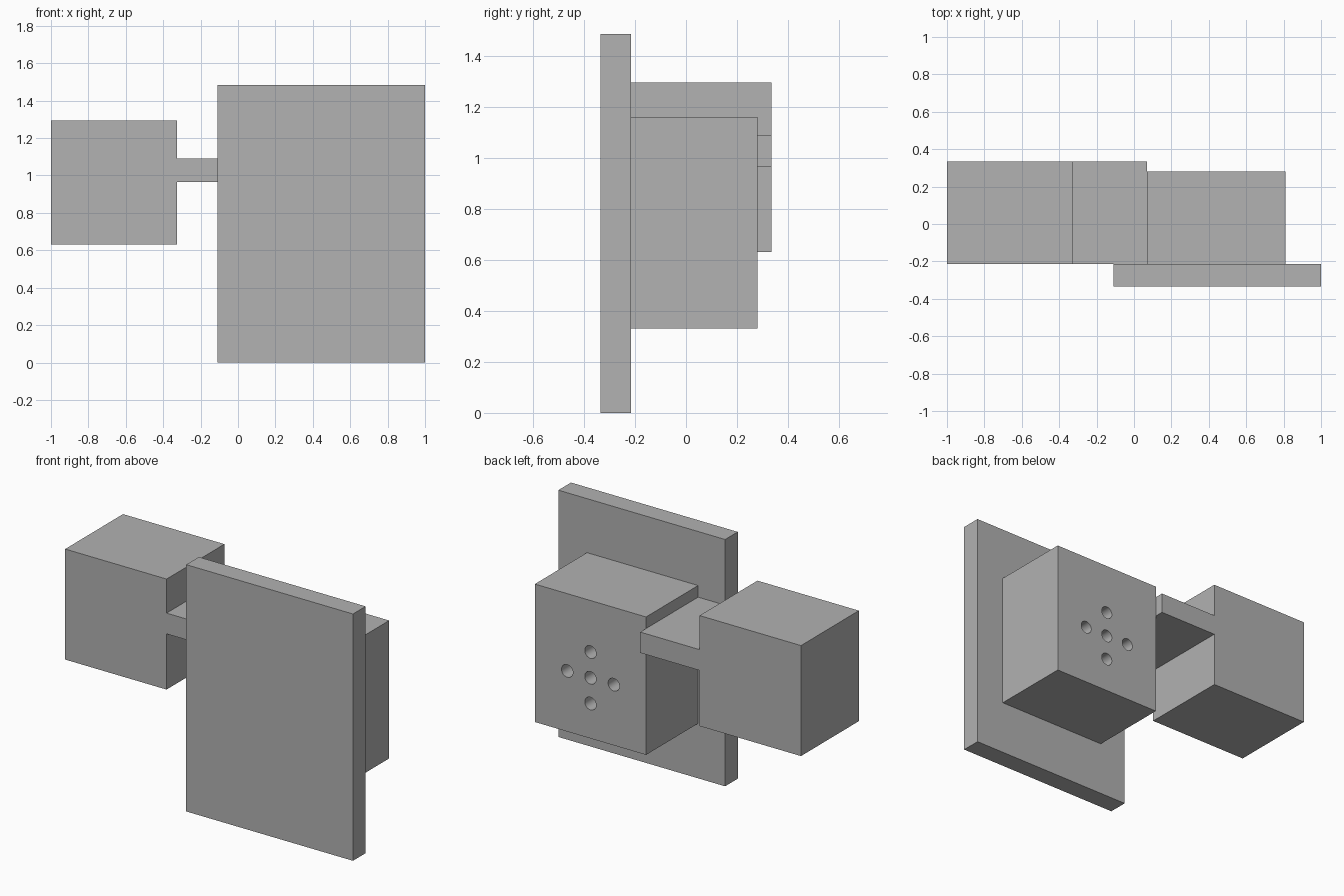
import bpy
import math

default = bpy.data.objects.get("Cube")
if default:
    bpy.data.objects.remove(default, do_unlink=True)

# Single flat grey
grey = bpy.data.materials.new("plain_grey")
grey.use_nodes = True
colour = (0.445, 0.445, 0.445, 1)
grey.diffuse_color = colour
bsdf = next(n for n in grey.node_tree.nodes if n.type == "BSDF_PRINCIPLED")
bsdf.inputs["Base Color"].default_value = colour


def box(name, x, y, z):
    """Box spanning the given (low, high) ranges."""
    spans = (x, y, z)
    bpy.ops.mesh.primitive_cube_add(size=1, location=[(a + b) / 2 for a, b in spans])
    ob = bpy.context.object
    ob.name = name
    ob.scale = [b - a for a, b in spans]
    bpy.ops.object.transform_apply(location=False, rotation=False, scale=True)
    ob.data.materials.append(grey)
    return ob


PANEL_BACK = -0.215
REAR = 0.335
BLOCK_REAR = 0.28

# Front panel, side block and connecting arm
box("front_panel", (-0.11, 1), (-REAR, PANEL_BACK), (0, 1.485))
box("side_block", (-1, -0.325), (PANEL_BACK, REAR), (0.63, 1.295))
box("connecting_arm", (-0.325, 0.07), (PANEL_BACK, REAR), (0.965, 1.09))

# Rear block with a cross of five round holes
rear_block = box("rear_block", (0.07, 0.81), (PANEL_BACK, BLOCK_REAR), (0.33, 1.16))
spacing, depth = 0.155, 0.25
for i, (dx, dz) in enumerate([(0, 0), (1, 0), (-1, 0), (0, 1), (0, -1)]):
    bpy.ops.mesh.primitive_cylinder_add(
        vertices=32, radius=0.038, depth=2 * depth,
        location=(0.44 + dx * spacing, BLOCK_REAR, 0.695 + dz * spacing),
        rotation=(math.pi / 2, 0, 0))
    cutter = bpy.context.object
    cutter.name = f"hole_cutter_{i}"
    cutter.hide_render = True
    cutter.data.materials.append(grey)
    cut = rear_block.modifiers.new("hole", "BOOLEAN")
    cut.operation = "DIFFERENCE"
    cut.solver = "EXACT"
    cut.object = cutter
    bpy.context.view_layer.objects.active = rear_block
    bpy.ops.object.modifier_apply(modifier=cut.name)
    bpy.data.objects.remove(cutter, do_unlink=True)

# Smooth hole walls, sharp box edges
bpy.ops.object.select_all(action="DESELECT")
rear_block.select_set(True)
bpy.context.view_layer.objects.active = rear_block
bpy.ops.object.shade_smooth_by_angle(angle=math.radians(30))
